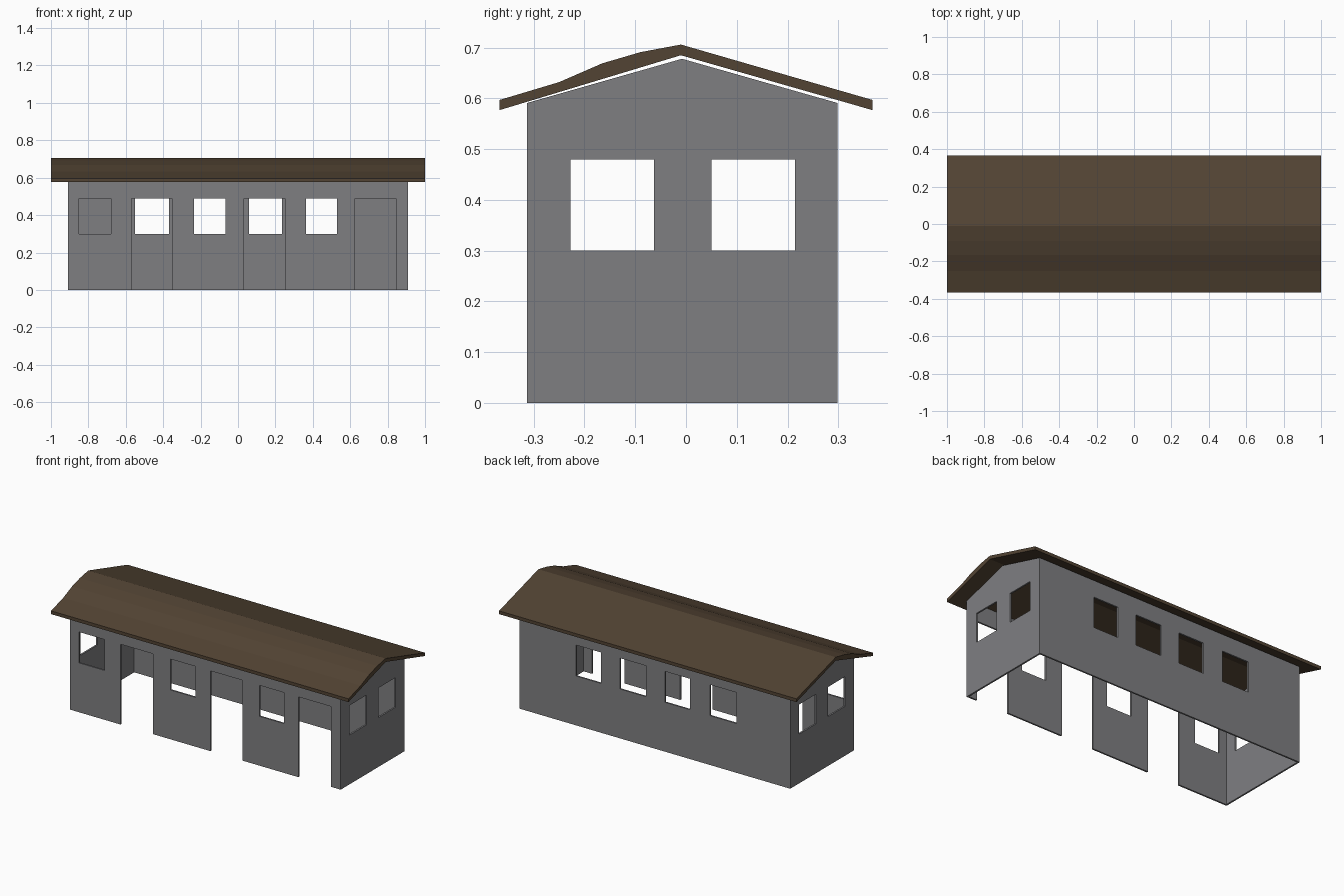
import bpy
import bmesh

if "Cube" in bpy.data.objects:
    bpy.data.objects.remove(bpy.data.objects["Cube"])


def material(name, color):
    m = bpy.data.materials.new(name)
    m.diffuse_color = (*color, 1)
    m.use_nodes = True
    m.node_tree.nodes["Principled BSDF"].inputs["Base Color"].default_value = m.diffuse_color
    return m


def add_object(name, bm, mat=None):
    bmesh.ops.recalc_face_normals(bm, faces=bm.faces)
    mesh = bpy.data.meshes.new(name)
    bm.to_mesh(mesh)
    bm.free()
    obj = bpy.data.objects.new(name, mesh)
    bpy.context.collection.objects.link(obj)
    if mat:
        mesh.materials.append(mat)
    return obj


def prism(bm, profile, x0, x1):
    """Extrude a (y, z) profile along x."""
    face = bm.faces.new([bm.verts.new((x0, y, z)) for y, z in profile])
    out = bmesh.ops.extrude_face_region(bm, geom=[face])["geom"]
    bmesh.ops.translate(bm, vec=(x1 - x0, 0, 0),
                        verts=[v for v in out if isinstance(v, bmesh.types.BMVert)])


def box(bm, x, y, z):
    prism(bm, [(y[0], z[0]), (y[1], z[0]), (y[1], z[1]), (y[0], z[1])], *x)


def cut(target, cutter):
    mod = target.modifiers.new(cutter.name, "BOOLEAN")
    mod.operation = "DIFFERENCE"
    mod.solver = "EXACT"
    mod.object = cutter
    cutter.hide_render = True
    cutter.hide_set(True)


wall_grey = material("wall grey", (0.212, 0.212, 0.222))
roof_brown = material("roof brown", (0.084, 0.056, 0.033))

X, FRONT, BACK, T = 0.91, -0.313, 0.298, 0.01

# Walls with gabled ends, hollow and open below
bm = bmesh.new()
prism(bm, [(FRONT, 0), (BACK, 0), (BACK, 0.591), (-0.008, 0.678), (FRONT, 0.591)], -X, X)
walls = add_object("walls", bm, wall_grey)

bm = bmesh.new()
box(bm, (-X + T, X - T), (FRONT + T, BACK - T), (-0.2, 0.9))
cut(walls, add_object("room_cutter", bm))

# Door and window openings
bm = bmesh.new()
front_y, back_y = (FRONT - 0.03, FRONT + 0.03), (BACK - 0.03, BACK + 0.03)
for x in [(-0.57, -0.352), (0.033, 0.251), (0.625, 0.845)]:
    box(bm, x, front_y, (-0.1, 0.488))
for x in [(-0.85, -0.68), (-0.235, -0.066), (0.363, 0.53)]:
    box(bm, x, front_y, (0.3, 0.488))
for x in [(-0.55, -0.37), (-0.235, -0.066), (0.06, 0.235), (0.363, 0.53)]:
    box(bm, x, back_y, (0.3, 0.488))
for end in (-X, X):
    for y in [(-0.228, -0.063), (0.05, 0.215)]:
        box(bm, (end - 0.03, end + 0.03), y, (0.3, 0.48))
cut(walls, add_object("opening_cutter", bm))

# Roof slab, bulging on the front slope
bm = bmesh.new()
prism(bm, [(-0.367, 0.577), (-0.01, 0.685), (0.367, 0.577), (0.367, 0.597),
           (-0.01, 0.706), (-0.09, 0.691), (-0.165, 0.669), (-0.25, 0.632),
           (-0.367, 0.597)], -1, 1)
add_object("roof", bm, roof_brown)
